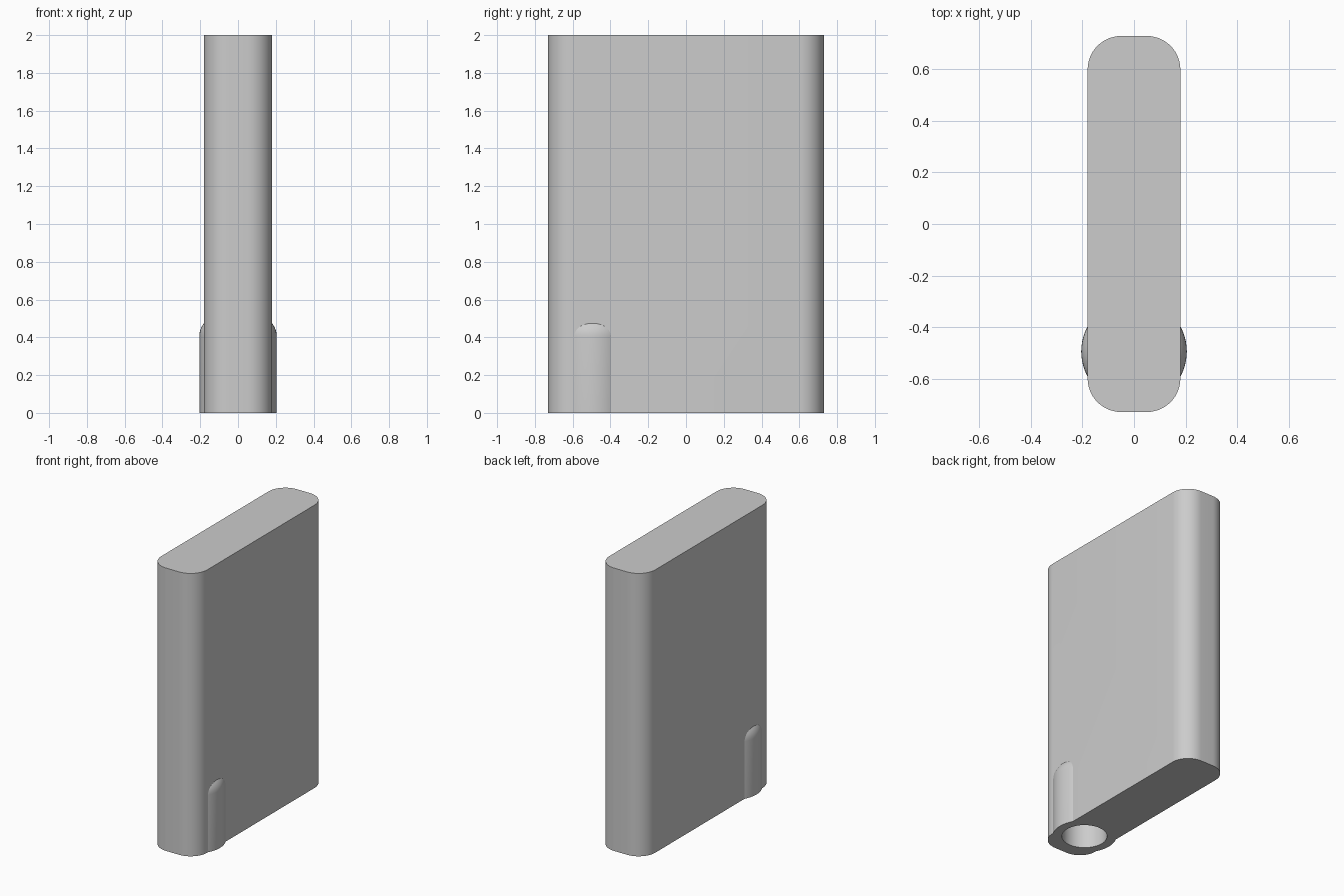
import bpy, bmesh, math

cube = bpy.data.objects.get("Cube")
if cube:
    bpy.data.objects.remove(cube, do_unlink=True)

HALF_X, HALF_Y, HEIGHT, CORNER = 0.18, 0.73, 2.0, 0.13
BOSS_Y, BOSS_R, BOSS_H, BOSS_ROUND = -0.495, 0.205, 0.515, 0.11
BORE_R, BORE_DEPTH = 0.145, 0.42

grey = bpy.data.materials.new("plain grey")
grey.use_nodes = True
colour = (0.604, 0.604, 0.604, 1)
grey.diffuse_color = colour
grey.node_tree.nodes["Principled BSDF"].inputs["Base Color"].default_value = colour


def extrude_outline(name, outline, z0, z1):
    """Closed prism from a flat outline."""
    bm = bmesh.new()
    base = bm.faces.new([bm.verts.new((x, y, z0)) for x, y in outline])
    top = bmesh.ops.extrude_face_region(bm, geom=[base])["geom"]
    verts = [v for v in top if isinstance(v, bmesh.types.BMVert)]
    bmesh.ops.translate(bm, verts=verts, vec=(0, 0, z1 - z0))
    bmesh.ops.recalc_face_normals(bm, faces=bm.faces)
    mesh = bpy.data.meshes.new(name)
    bm.to_mesh(mesh)
    bm.free()
    mesh.materials.append(grey)
    obj = bpy.data.objects.new(name, mesh)
    bpy.context.collection.objects.link(obj)
    return obj


def arc(cx, cy, r, start, sweep, steps):
    return [(cx + r * math.cos(start + sweep * i / steps),
             cy + r * math.sin(start + sweep * i / steps)) for i in range(steps + 1)]


def apply(obj, modifier):
    bpy.ops.object.select_all(action="DESELECT")
    bpy.context.view_layer.objects.active = obj
    obj.select_set(True)
    bpy.ops.object.modifier_apply(modifier=modifier.name)


def combine(obj, other, operation):
    mod = obj.modifiers.new(operation.lower(), "BOOLEAN")
    mod.operation, mod.solver, mod.object = operation, "EXACT", other
    apply(obj, mod)
    bpy.data.objects.remove(other, do_unlink=True)


# Slab with four rounded upright corners
outline = []
for k, (sx, sy) in enumerate([(1, 1), (-1, 1), (-1, -1), (1, -1)]):
    outline += arc(sx * (HALF_X - CORNER), sy * (HALF_Y - CORNER), CORNER,
                   k * math.pi / 2, math.pi / 2, 14)
body = extrude_outline("body", outline, 0, HEIGHT)

# Round-topped boss that swells out of both broad sides
boss = extrude_outline("boss", arc(0, BOSS_Y, BOSS_R, 0, math.tau, 72)[:-1], 0, BOSS_H)
bm = bmesh.new()
bm.from_mesh(boss.data)
rim = [e for e in bm.edges if all(v.co.z > BOSS_H - 0.01 for v in e.verts)]
bmesh.ops.bevel(bm, geom=rim, offset=BOSS_ROUND, segments=10, profile=0.5, affect="EDGES")
bm.to_mesh(boss.data)
bm.free()
combine(body, boss, "UNION")

# Blind bore in the underside
bore = extrude_outline("bore", arc(0, BOSS_Y, BORE_R, 0, math.tau, 64)[:-1], -0.1, BORE_DEPTH)
bore.hide_render = True
combine(body, bore, "DIFFERENCE")

bpy.ops.object.shade_smooth_by_angle(angle=math.radians(20))
